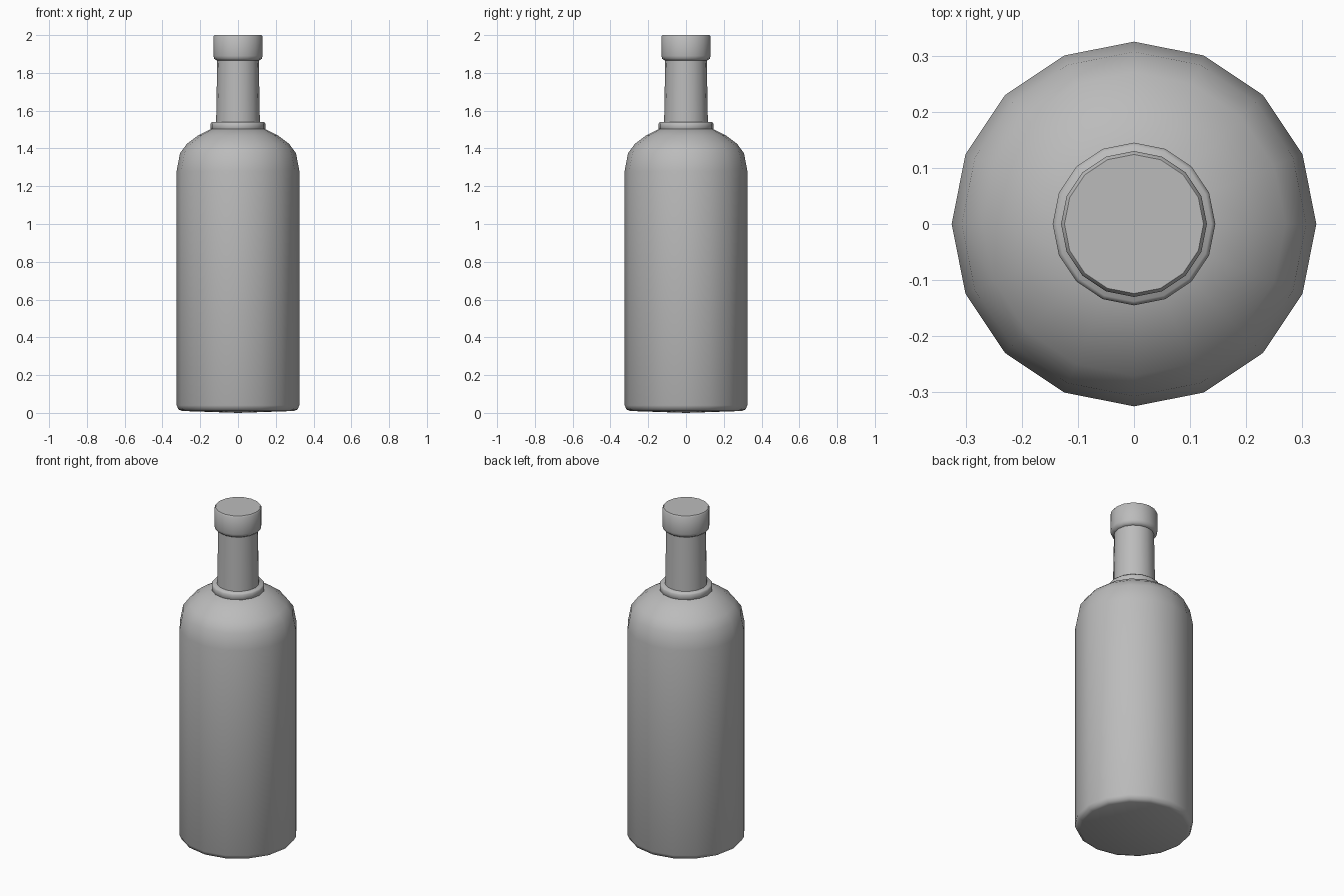
import bpy
import bmesh
import math

cube = bpy.data.objects.get("Cube")
if cube:
    bpy.data.objects.remove(cube, do_unlink=True)

SIDES = 16

grey = bpy.data.materials.new("plain grey")
grey.use_nodes = True
colour = (0.5, 0.5, 0.5, 1)
grey.diffuse_color = colour
grey.node_tree.nodes["Principled BSDF"].inputs["Base Color"].default_value = colour


def lathe(name, profile):
    """Spin a (radius, height) profile, listed bottom to top, into a closed part."""
    bm = bmesh.new()
    rings = []
    for r, z in profile:
        if r == 0:
            rings.append([bm.verts.new((0, 0, z))] * SIDES)
        else:
            angles = [math.tau * i / SIDES for i in range(SIDES)]
            rings.append([bm.verts.new((r * math.cos(a), r * math.sin(a), z)) for a in angles])
    for low, high in zip(rings, rings[1:]):
        for i in range(SIDES):
            j = (i + 1) % SIDES
            corners = [low[i], low[j], high[j], high[i]]
            bm.faces.new(list(dict.fromkeys(corners)))
    bmesh.ops.recalc_face_normals(bm, faces=bm.faces)
    mesh = bpy.data.meshes.new(name)
    bm.to_mesh(mesh)
    bm.free()
    mesh.materials.append(grey)
    mesh.shade_smooth()
    mesh.set_sharp_from_angle(angle=math.radians(50))
    obj = bpy.data.objects.new(name, mesh)
    bpy.context.collection.objects.link(obj)
    return obj


# Body with a rounded foot and sloping shoulders
lathe("bottle_body", [
    (0, 0), (0.295, 0.01), (0.315, 0.018), (0.325, 0.04),
    (0.325, 1.28), (0.307, 1.375), (0.27, 1.425), (0.21, 1.47),
    (0.14, 1.505), (0, 1.51),
])

# Raised collar at the foot of the neck
lathe("neck_collar", [
    (0, 1.495), (0.138, 1.495), (0.145, 1.503), (0.145, 1.532),
    (0.138, 1.54), (0, 1.54),
])

# Slightly tapering neck
lathe("bottle_neck", [
    (0, 1.53), (0.116, 1.53), (0.11, 1.87), (0, 1.87),
])

# Stopper with softened edges
lathe("bottle_cap", [
    (0, 1.865), (0.112, 1.865), (0.126, 1.875), (0.13, 1.89),
    (0.13, 1.992), (0.124, 2.0), (0, 2.0),
])
